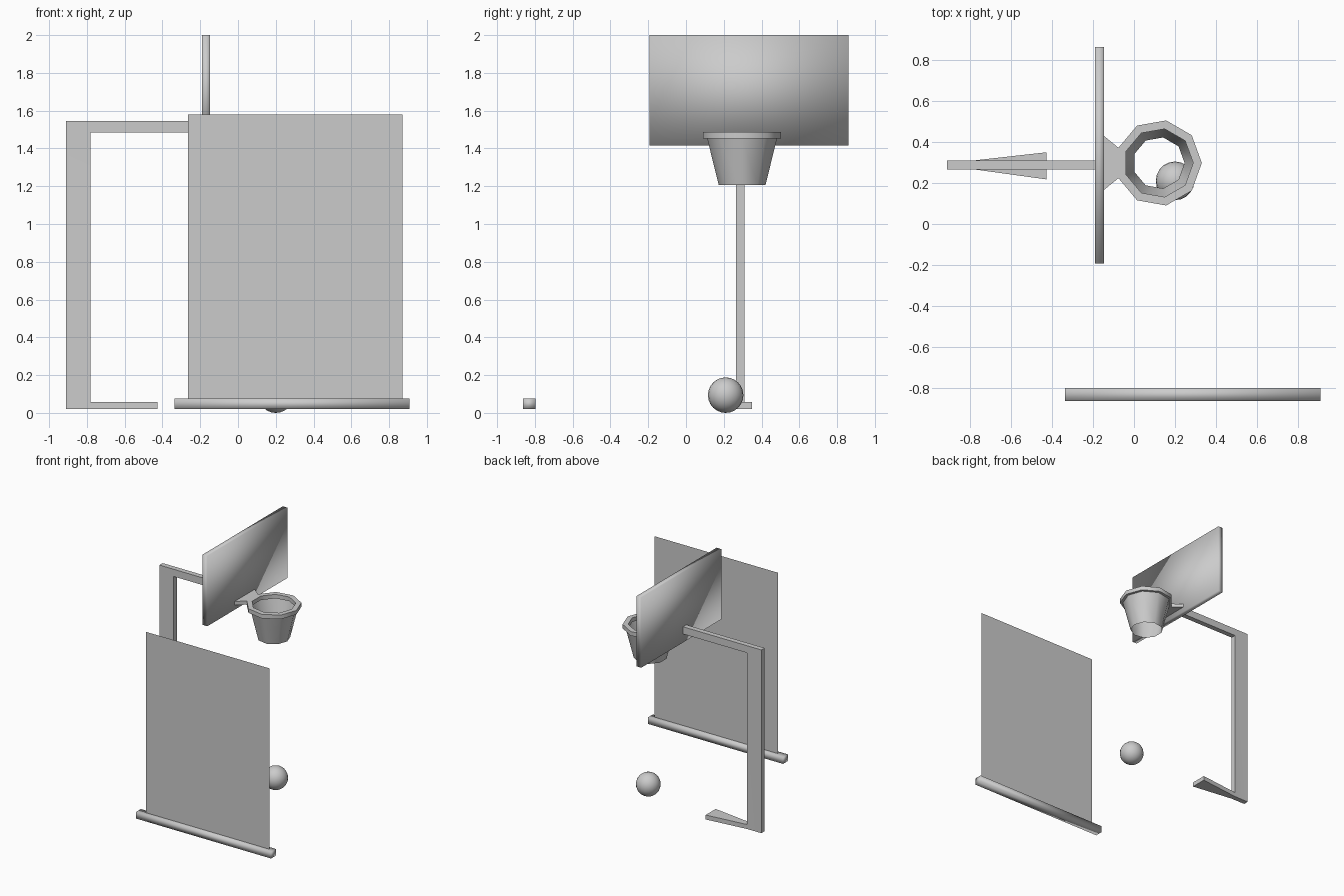
import bpy
import bmesh
import math

if "Cube" in bpy.data.objects:
    bpy.data.objects.remove(bpy.data.objects["Cube"])

SIDES = 9                 # low-poly hoop
HOOP = (0.12, 0.297)      # hoop centre in plan


def make(name, verts, faces, smooth=None):
    """Mesh object; smooth=None is fully smooth, otherwise an angle in degrees."""
    me = bpy.data.meshes.new(name)
    me.from_pydata(verts, [], faces)
    bm = bmesh.new()
    bm.from_mesh(me)
    bmesh.ops.recalc_face_normals(bm, faces=bm.faces)
    bm.to_mesh(me)
    bm.free()
    ob = bpy.data.objects.new(name, me)
    bpy.context.collection.objects.link(ob)
    bpy.context.view_layer.objects.active = ob
    for o in bpy.context.selected_objects:
        o.select_set(False)
    ob.select_set(True)
    if smooth is None:
        bpy.ops.object.shade_smooth()
    else:
        bpy.ops.object.shade_smooth_by_angle(angle=math.radians(smooth))
    return ob


def box(name, x, y, z):
    verts = [(a, b, c) for a in x for b in y for c in z]
    faces = [(0, 1, 3, 2), (4, 6, 7, 5), (0, 4, 5, 1),
             (2, 3, 7, 6), (0, 2, 6, 4), (1, 5, 7, 3)]
    return make(name, verts, faces)


def lathe(name, profile, closed, smooth):
    """Revolve (radius, z) points round the hoop axis."""
    n = len(profile)
    verts = []
    for i in range(SIDES):
        a = 2 * math.pi * i / SIDES
        verts += [(HOOP[0] + r * math.cos(a), HOOP[1] + r * math.sin(a), z)
                  for r, z in profile]
    faces = []
    for i in range(SIDES):
        p, q = i * n, (i + 1) % SIDES * n
        for j in range(n if closed else n - 1):
            k = (j + 1) % n
            faces.append((p + j, q + j, q + k, p + k))
    return make(name, verts, faces, smooth)


# Banner screen and its base bar
make("banner_panel", [(-0.265, -0.83, 0.06), (0.872, -0.83, 0.06),
                      (0.872, -0.83, 1.58), (-0.265, -0.83, 1.58)], [(0, 1, 2, 3)])
box("banner_base_bar", (-0.335, 0.908), (-0.862, -0.798), (0.02, 0.075))

# Backboard
box("backboard", (-0.19, -0.147), (-0.193, 0.86), (1.415, 2.0))

# Post: inner and outer (x, z) edges of a C shape, foot end widened in y
outer = [(-0.425, 0.02), (-0.91, 0.02), (-0.91, 1.545), (-0.19, 1.545)]
inner = [(-0.425, 0.057), (-0.78, 0.057), (-0.78, 1.485), (-0.19, 1.485)]
widths = [(0.217, 0.349), (0.266, 0.309), (0.266, 0.309), (0.266, 0.309)]
verts, faces = [], []
for (ox, oz), (ix, iz), (y0, y1) in zip(outer, inner, widths):
    # the widening begins at the inner corner of the post
    verts += [(ox, y0, oz), (ox, y1, oz), (ix, y1, iz), (ix, y0, iz)]
# an extra section keeps the column straight where the foot starts
verts[4:4] = [(-0.78, 0.266, 0.02), (-0.78, 0.309, 0.02),
              (-0.78, 0.309, 0.057), (-0.78, 0.266, 0.057)]
for i in range(4):
    if i == 1:
        continue
    for j in range(4):
        k = (j + 1) % 4
        faces.append((i * 4 + j, i * 4 + k, i * 4 + 4 + k, i * 4 + 4 + j))
# corner between foot and column
faces = [tuple(v + 4 if v in (6, 7) else v for v in f) for f in faces]
faces += [(4, 8, 9, 5), (4, 8, 11), (5, 10, 9),
          (0, 3, 2, 1), (16, 17, 18, 19)]
post = make("post", verts, faces, 30)
bm = bmesh.new()
bm.from_mesh(post.data)
bmesh.ops.delete(bm, geom=[v for v in bm.verts if not v.link_faces], context='VERTS')
bm.to_mesh(post.data)
bm.free()

# Hoop rim and tapered net
lathe("hoop_rim", [(0.21, 1.453), (0.21, 1.487), (0.168, 1.487), (0.168, 1.453)], True, 50)
lathe("net", [(0.188, 1.455), (0.126, 1.207)], False, 60)

# Bracket flaring from the rim to the backboard
plan = [(-0.147, 0.165), (-0.147, 0.429), (-0.072, 0.368), (-0.072, 0.226)]
make("hoop_bracket",
     [(x, y, z) for z in (1.455, 1.485) for x, y in plan],
     [(0, 1, 2, 3), (7, 6, 5, 4)] +
     [(i, (i + 1) % 4, (i + 1) % 4 + 4, i + 4) for i in range(4)], 30)

# Ball on the floor
bpy.ops.mesh.primitive_uv_sphere_add(segments=20, ring_count=12, radius=0.094,
                                     location=(0.2, 0.21, 0.094))
bpy.context.object.name = "ball"
bpy.ops.object.shade_smooth()
